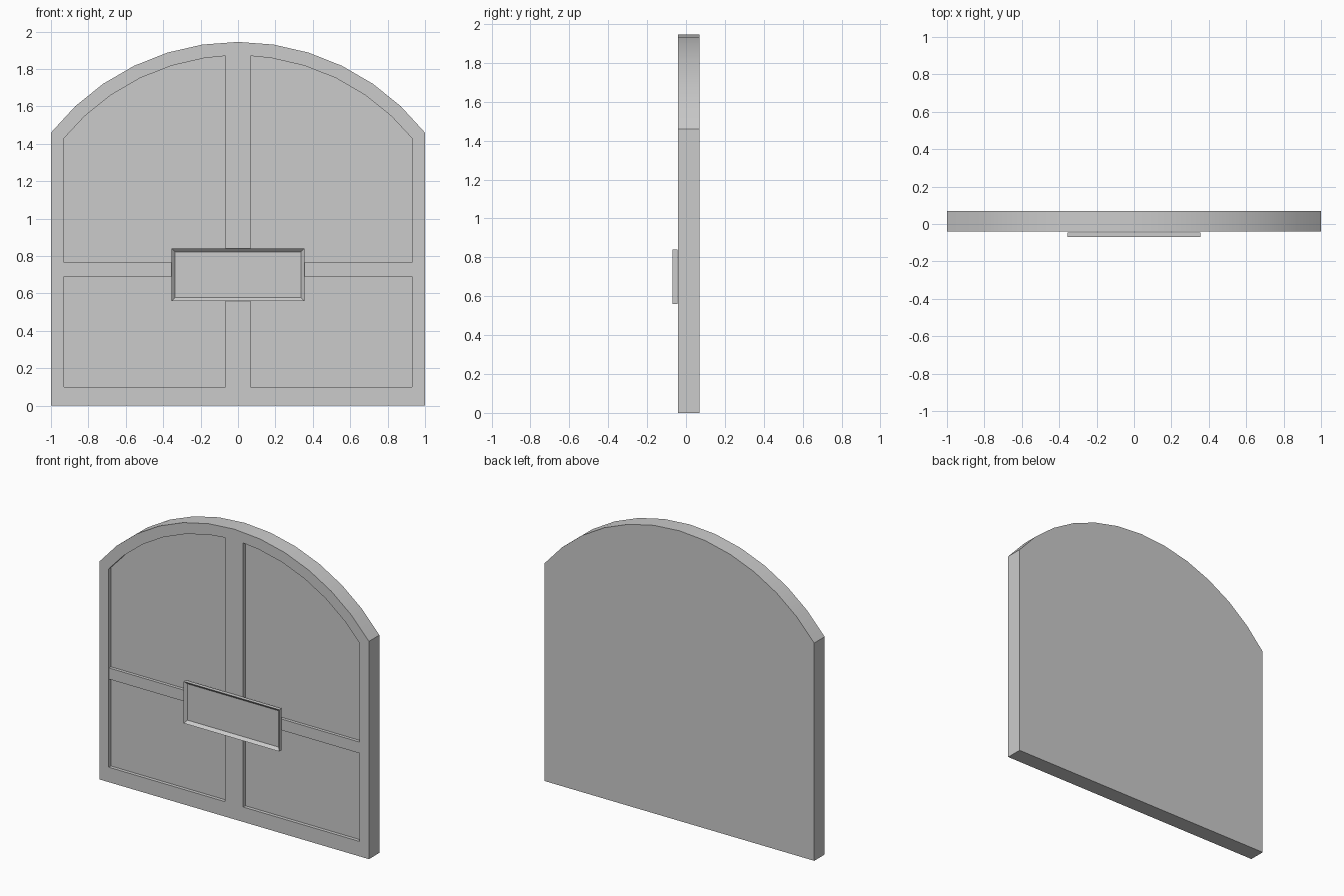
import bpy, bmesh, math

if "Cube" in bpy.data.objects:
    bpy.data.objects.remove(bpy.data.objects["Cube"])

CZ, R_OUT, R_IN = 0.672, 1.273, 1.20   # arch centre height and radii
HALF = math.asin(1 / R_OUT)
STEP = HALF / 6


def prism(name, pts, y0, y1, rim=None, depth=0):
    """Extrude an x-z outline from y0 (front) to y1; optionally sink the front inside a rim."""
    bm = bmesh.new()
    front = bm.faces.new([bm.verts.new((x, y0, z)) for x, z in pts])
    geo = bmesh.ops.extrude_face_region(bm, geom=[front], use_keep_orig=True)["geom"]
    for v in geo:
        if isinstance(v, bmesh.types.BMVert):
            v.co.y = y1
    bmesh.ops.recalc_face_normals(bm, faces=bm.faces)
    if rim:
        face = min(bm.faces, key=lambda f: f.calc_center_median().y)
        bmesh.ops.inset_region(bm, faces=[face], thickness=rim)
        for v in face.verts:
            v.co.y += depth
    me = bpy.data.meshes.new(name)
    bm.to_mesh(me)
    bm.free()
    ob = bpy.data.objects.new(name, me)
    bpy.context.collection.objects.link(ob)
    return ob


def rect(x0, x1, z0, z1):
    return [(x0, z0), (x1, z0), (x1, z1), (x0, z1)]


def arc(r, angles):
    return [(r * math.sin(a), CZ + r * math.cos(a)) for a in angles]


# arched door slab
outline = [(-1, 0), (1, 0)] + arc(R_OUT, [HALF - i * STEP for i in range(13)])
door = prism("arched_door", outline, -0.041, 0.07)

# sunken panel on each leaf
angles = [math.asin(0.93 / R_IN)] + [i * STEP for i in range(5, 0, -1)] + [math.asin(0.067 / R_IN)]
panel = [(0.067, 0.10), (0.93, 0.10)] + arc(R_IN, angles)
for side in (-1, 1):
    cutter = prism("panel_cutter", [(side * x, z) for x, z in panel], -0.2, -0.018)
    cutter.hide_render = True
    mod = door.modifiers.new("panel", "BOOLEAN")
    mod.operation = "DIFFERENCE"
    mod.object = cutter
    bpy.context.view_layer.objects.active = door
    bpy.ops.object.modifier_apply(modifier=mod.name)
    bpy.data.objects.remove(cutter)

bpy.ops.object.select_all(action="DESELECT")
door.select_set(True)
bpy.context.view_layer.objects.active = door
bpy.ops.object.shade_smooth_by_angle(angle=math.radians(30))

# cross rails, one per leaf
for side, label in ((-1, "left"), (1, "right")):
    xs = sorted((side * 0.067, side * 0.93))
    prism(label + "_cross_rail", rect(*xs, 0.69, 0.765), -0.039, -0.018)

# rimmed centre plate
prism("centre_plate", rect(-0.355, 0.355, 0.56, 0.84), -0.07, -0.045, 0.026, 0.018)
